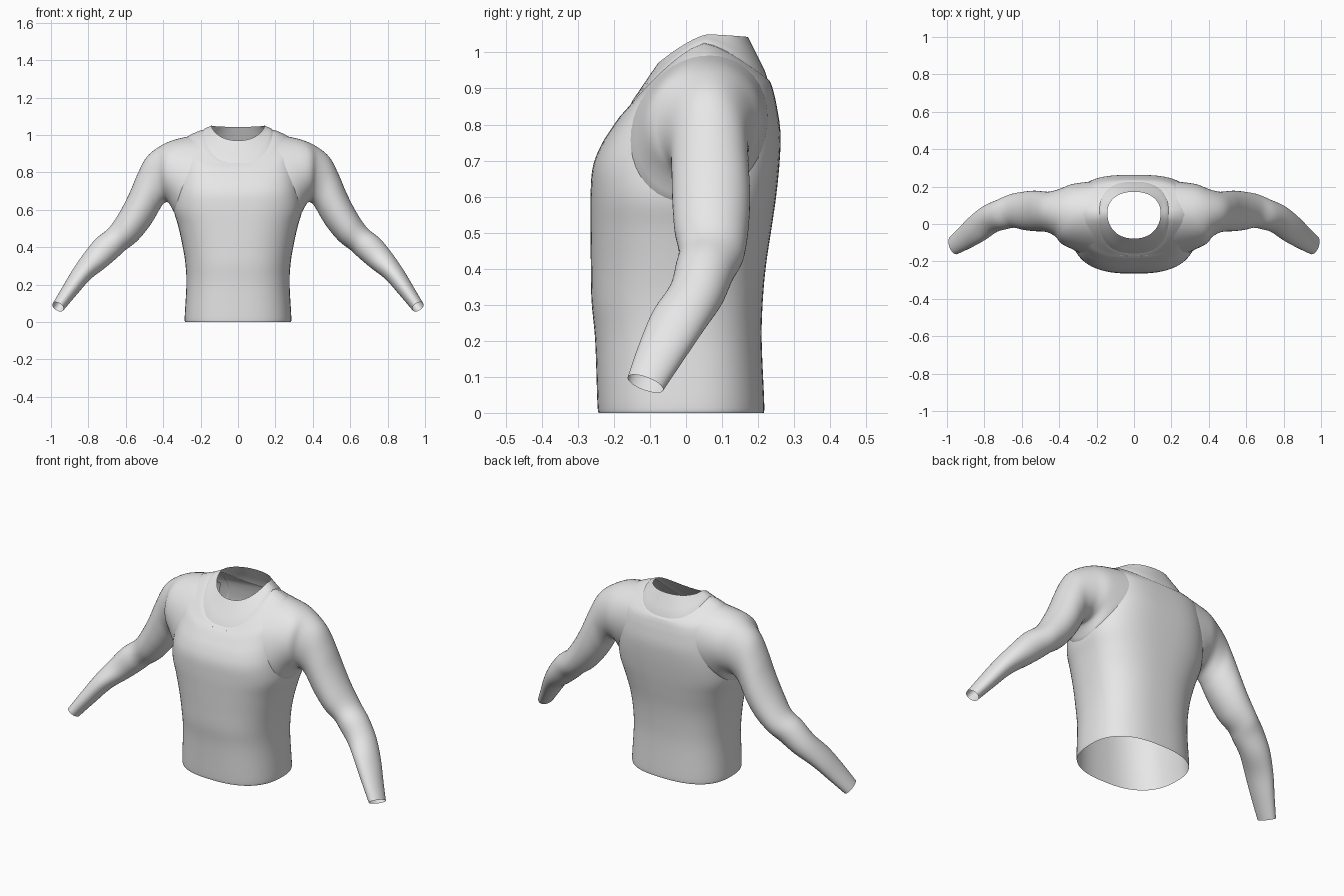
import bpy, bmesh, math
from mathutils import Vector
from mathutils.bvhtree import BVHTree

if "Cube" in bpy.data.objects:
    bpy.data.objects.remove(bpy.data.objects["Cube"])

SEG, STEPS = 72, 5
cloth = bpy.data.materials.new("light_grey_cloth")
cloth.diffuse_color = (0.8, 0.8, 0.8, 1)
cloth.use_nodes = True
cloth.node_tree.nodes["Principled BSDF"].inputs["Base Color"].default_value = cloth.diffuse_color


def catmull(rows, steps):
    """Smoothly resample a list of equally long tuples."""
    out = []
    for i in range(len(rows) - 1):
        a, b, c, d = (rows[max(0, min(len(rows) - 1, i + k))] for k in (-1, 0, 1, 2))
        for s in range(steps):
            t = s / steps
            out.append([0.5 * (2 * q + (r - p) * t + (2 * p - 5 * q + 4 * r - w) * t * t
                               + (3 * q - p - 3 * r + w) * t ** 3)
                        for p, q, r, w in zip(a, b, c, d)])
    return out + [list(rows[-1])]


def loft(rings, flip=False):
    """Open tube of quads through closed rings."""
    bm = bmesh.new()
    vs = [[bm.verts.new(p) for p in ring] for ring in rings]
    for lo, hi in zip(vs, vs[1:]):
        for j in range(len(lo)):
            k = (j + 1) % len(lo)
            quad = (lo[j], lo[k], hi[k], hi[j])
            bm.faces.new(quad[::-1] if flip else quad)
    return bm


def finish(bm, name):
    me = bpy.data.meshes.new(name)
    bm.to_mesh(me)
    bm.free()
    me.materials.append(cloth)
    ob = bpy.data.objects.new(name, me)
    bpy.context.collection.objects.link(ob)
    bpy.ops.object.select_all(action='DESELECT')
    ob.select_set(True)
    bpy.context.view_layer.objects.active = ob
    bpy.ops.object.shade_smooth_by_angle(angle=math.radians(40))


def spow(v, e):
    return math.copysign(abs(v) ** e, v)


def torso_ring(row):
    """Squarish oval that dips at the front and back."""
    sx, zs, ym, yf, zf, yb, zb, n = row
    pts = []
    for j in range(SEG):
        t = 2 * math.pi * j / SEG
        cx, cy = spow(math.cos(t), 2 / n), spow(math.sin(t), 2 / n)
        ye, ze = (yb, zb) if cy > 0 else (yf, zf)
        pts.append(Vector((sx * cx, ym + (ye - ym) * abs(cy), zs + (ze - zs) * abs(cy) ** 1.4)))
    return pts


# Torso rows: half width, side z, middle y, front y, front z, back y, back z, squareness
torso = [
    (.283, .00, .00, -.243, .00, .216, .00, 2.5),
    (.285, .03, .00, -.246, .03, .217, .03, 2.5),
    (.276, .20, .00, -.252, .20, .210, .20, 2.5),
    (.281, .31, .00, -.262, .31, .213, .31, 2.5),
    (.297, .41, .00, -.264, .41, .222, .41, 2.5),
    (.319, .51, .01, -.265, .51, .237, .51, 2.6),
    (.343, .60, .02, -.265, .60, .250, .60, 2.7),
    (.337, .70, .03, -.259, .68, .260, .70, 2.9),
    (.322, .80, .04, -.237, .74, .262, .78, 3.0),
    (.306, .90, .05, -.206, .79, .252, .85, 3.0),
    (.288, .97, .05, -.185, .82, .243, .89, 2.9),
    (.255, 1.00, .05, -.172, .835, .237, .91, 2.7),
    (.188, 1.03, .05, -.160, .85, .228, .93, 2.6),
    (.142, 1.05, .06, -.078, .97, .172, 1.043, 2.2),
]
rings = [torso_ring(r) for r in catmull(torso, STEPS)]
surface = BVHTree.FromBMesh(loft(rings))

# Collar seam is a shallow groove shared by body and collar
seam = (len(torso) - 2) * STEPS
core = Vector((0, .04, .75))
rings[seam] = [core + (p - core) * .987 for p in rings[seam]]
finish(loft(rings[seam:]), "collar_panel")


def armhole(t, k=1.0):
    return (.036 + k * (.19 * math.sin(t) + .03 * math.cos(t)), .785 + k * .208 * math.cos(t))


# Body with both armholes opened
body = loft(rings[:seam + 1])
hidden = []
for f in body.faces:
    c = f.calc_center_median()
    v = (c.z - .785) / .208
    u = (c.y - .036 - .03 * v) / .19
    if abs(c.x) > .2 and u * u + v * v < .80:
        hidden.append(f)
bmesh.ops.delete(body, geom=hidden, context='FACES')
finish(body, "body")

# Sleeve rows: upper x, upper z, lower x, lower z, front y, back y
sleeve = [
    (.345, .973, .368, .636, -.110, .213),
    (.420, .938, .395, .635, -.068, .188),
    (.490, .880, .422, .598, -.045, .173),
    (.540, .785, .450, .548, -.040, .175),
    (.580, .690, .490, .490, -.038, .178),
    (.630, .592, .545, .428, -.032, .173),
    (.690, .503, .605, .382, -.020, .160),
    (.760, .445, .645, .345, -.028, .132),
    (.825, .365, .710, .290, -.045, .100),
    (.885, .278, .790, .228, -.093, .047),
    (.940, .185, .865, .143, -.132, -.010),
    (.990, .100, .934, .062, -.162, -.063),
]
ANG = [2 * math.pi * j / 48 for j in range(48)]
mids = [Vector(((r[0] + r[2]) / 2, (r[4] + r[5]) / 2, (r[1] + r[3]) / 2)) for r in sleeve]

# First ring lies on the body surface, slightly sunk to form the shoulder seam
first = []
for t in ANG:
    y, z = armhole(t)
    hit = surface.ray_cast(Vector((2, y, z)), Vector((-1, 0, 0)))[0]
    first.append(Vector((hit.x if hit else .28, y, z)))
lines = [first]
for i, (ux, uz, lx, lz, yf, yb) in enumerate(sleeve):
    d = (mids[min(i + 1, len(mids) - 1)] - mids[max(i - 1, 0)]).normalized()
    a = Vector(((ux - lx) / 2, 0, (uz - lz) / 2))
    b = Vector((0, 1, 0)) - d * d.y
    b *= (yb - yf) / 2 / b.y
    lines.append([mids[i] + a * math.cos(t) + b * math.sin(t) for t in ANG])

flat = [[c for p in ring for c in p] for ring in lines]
tube = [[Vector(r[k:k + 3]) for k in range(0, len(r), 3)] for r in catmull(flat, STEPS)]
tube[0] = [p - Vector((.006, 0, 0)) for p in tube[0]]
for side, name in ((1, "right_sleeve"), (-1, "left_sleeve")):
    finish(loft([[Vector((p.x * side, p.y, p.z)) for p in r] for r in tube], side > 0), name)
